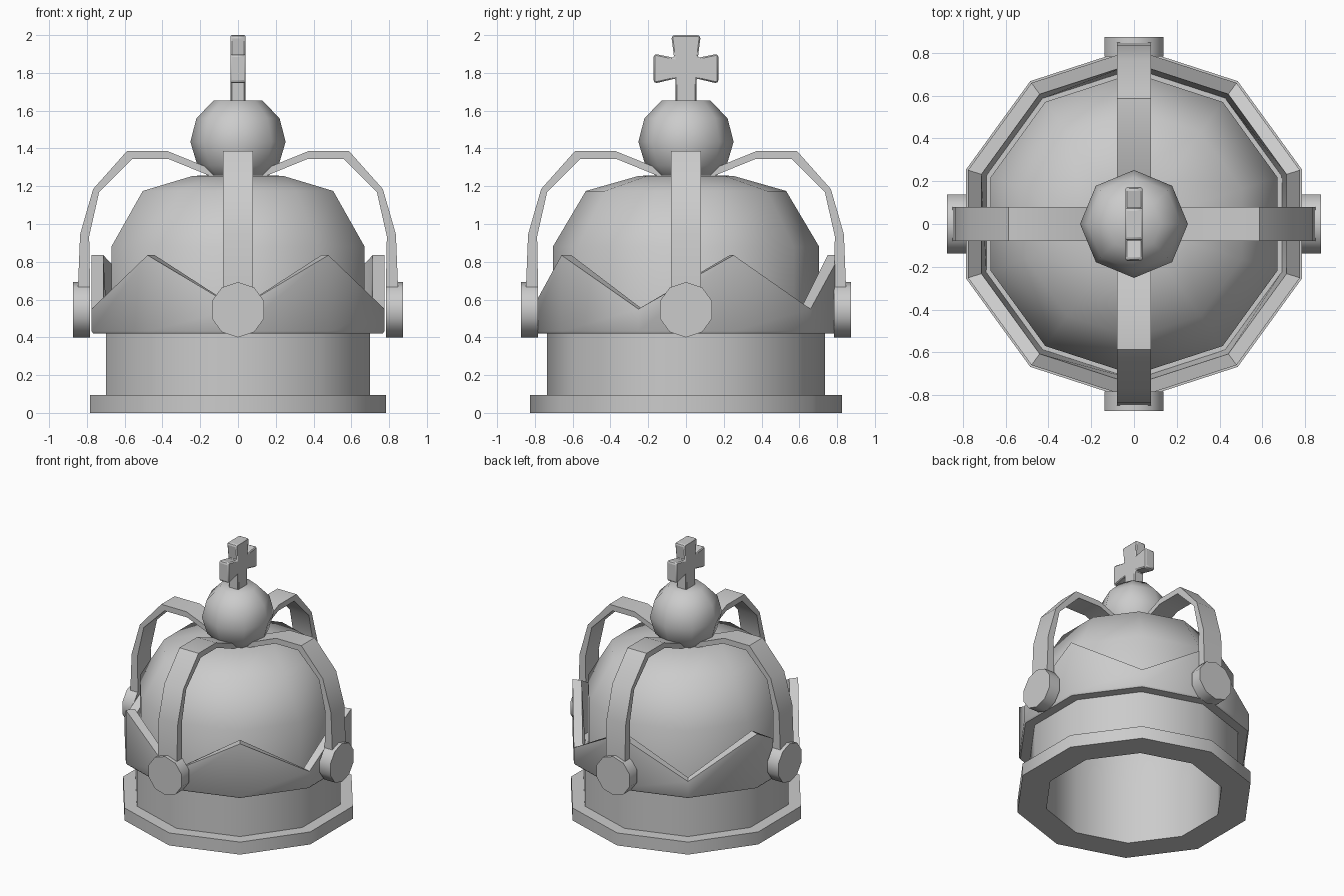
import bpy, bmesh
from math import sin, cos, pi, radians
from mathutils import Matrix

if "Cube" in bpy.data.objects:
    bpy.data.objects.remove(bpy.data.objects["Cube"])


def finish(name, bm, angle):
    bmesh.ops.remove_doubles(bm, verts=bm.verts, dist=1e-5)
    bmesh.ops.recalc_face_normals(bm, faces=bm.faces)
    mesh = bpy.data.meshes.new(name)
    bm.to_mesh(mesh)
    bm.free()
    ob = bpy.data.objects.new(name, mesh)
    bpy.context.collection.objects.link(ob)
    bpy.ops.object.select_all(action='DESELECT')
    ob.select_set(True)
    bpy.context.view_layer.objects.active = ob
    bpy.ops.object.shade_smooth_by_angle(angle=radians(angle))
    return ob


def lathe(name, profile, n=10, closed=True, angle=50):
    """Revolve (r, z) points; profile(i) may vary per side."""
    bm = bmesh.new()
    rings = []
    for i in range(n):
        a = pi / 2 + 2 * pi * i / n
        rings.append([bm.verts.new((r * cos(a), r * sin(a), z)) for r, z in profile(i)])
    m = len(rings[0])
    for i in range(n):
        p, q = rings[i], rings[(i + 1) % n]
        for j in range(m if closed else m - 1):
            k = (j + 1) % m
            bm.faces.new((p[j], q[j], q[k], p[k]))
    return finish(name, bm, angle)


def slab(name, points, half, matrix=Matrix(), angle=40):
    """Extrude an outline in the xz plane to +-half in y."""
    bm = bmesh.new()
    f = bm.faces.new([bm.verts.new((x, -half, z)) for x, z in points])
    ext = bmesh.ops.extrude_face_region(bm, geom=[f])
    vs = [v for v in ext['geom'] if isinstance(v, bmesh.types.BMVert)]
    bmesh.ops.translate(bm, verts=vs, vec=(0, 2 * half, 0))
    bm.transform(matrix)
    return finish(name, bm, angle)


# Base rim and band
lathe("base_rim", lambda i: [(.62, 0), (.825, 0), (.825, .095), (.62, .095)])
lathe("band", lambda i: [(.62, .095), (.735, .095), (.735, .43), (.62, .43)])

# Cap dome with hollow inside
lathe("dome", lambda i: [(0, 1.21), (.22, 1.205), (.48, 1.135), (.62, .86), (.62, .43),
                         (.705, .43), (.705, .88), (.53, 1.175), (.25, 1.255), (0, 1.26)],
      closed=False)


# Zigzag circlet: valleys and peaks alternate around the ten corners
def zigzag(i):
    top = .55 if i % 2 else .835
    return [(.725, .42), (.805, .42), (.815, .432), (.815, top), (.75, top)]


lathe("zigzag_circlet", zigzag, angle=40)

# Four arches with round studs at their feet
arch = [(.785, .55), (.848, .55), (.847, .67), (.836, .945), (.767, 1.185), (.587, 1.387),
        (.376, 1.387), (.10, 1.275), (.10, 1.235), (.37, 1.345), (.56, 1.345),
        (.735, 1.17), (.788, .935), (.783, .665)]
for k in range(4):
    turn = Matrix.Rotation(k * pi / 2, 4, 'Z')
    slab(f"arch_{k + 1}", arch, .08, turn)
    bm = bmesh.new()
    bmesh.ops.create_cone(bm, cap_ends=True, segments=10, radius1=.146, radius2=.146, depth=.09)
    spin = Matrix.Rotation(pi / 2, 4, 'Y') @ Matrix.Rotation(pi / 2, 4, 'Z')
    bm.transform(turn @ Matrix.Translation((.828, 0, .546)) @ spin)
    finish(f"stud_{k + 1}", bm, 50)

# Orb
lathe("orb", lambda i: [(0, 1.21), (.13, 1.225), (.215, 1.31), (.252, 1.435),
                        (.22, 1.56), (.127, 1.655), (0, 1.655)], n=8, closed=False, angle=60)

# Flared cross, thin in x
half = [(.055, 1.64), (.055, 1.77), (.162, 1.745), (.172, 1.755), (.172, 1.89),
        (.162, 1.9), (.063, 1.88), (.077, 1.99), (.067, 2.0)]
outline = half + [(-x, z) for x, z in reversed(half)]
cross = slab("cross", outline, .04, Matrix.Rotation(pi / 2, 4, 'Z'), 30)
bev = cross.modifiers.new("edge", 'BEVEL')
bev.width = .008
bev.segments = 1
